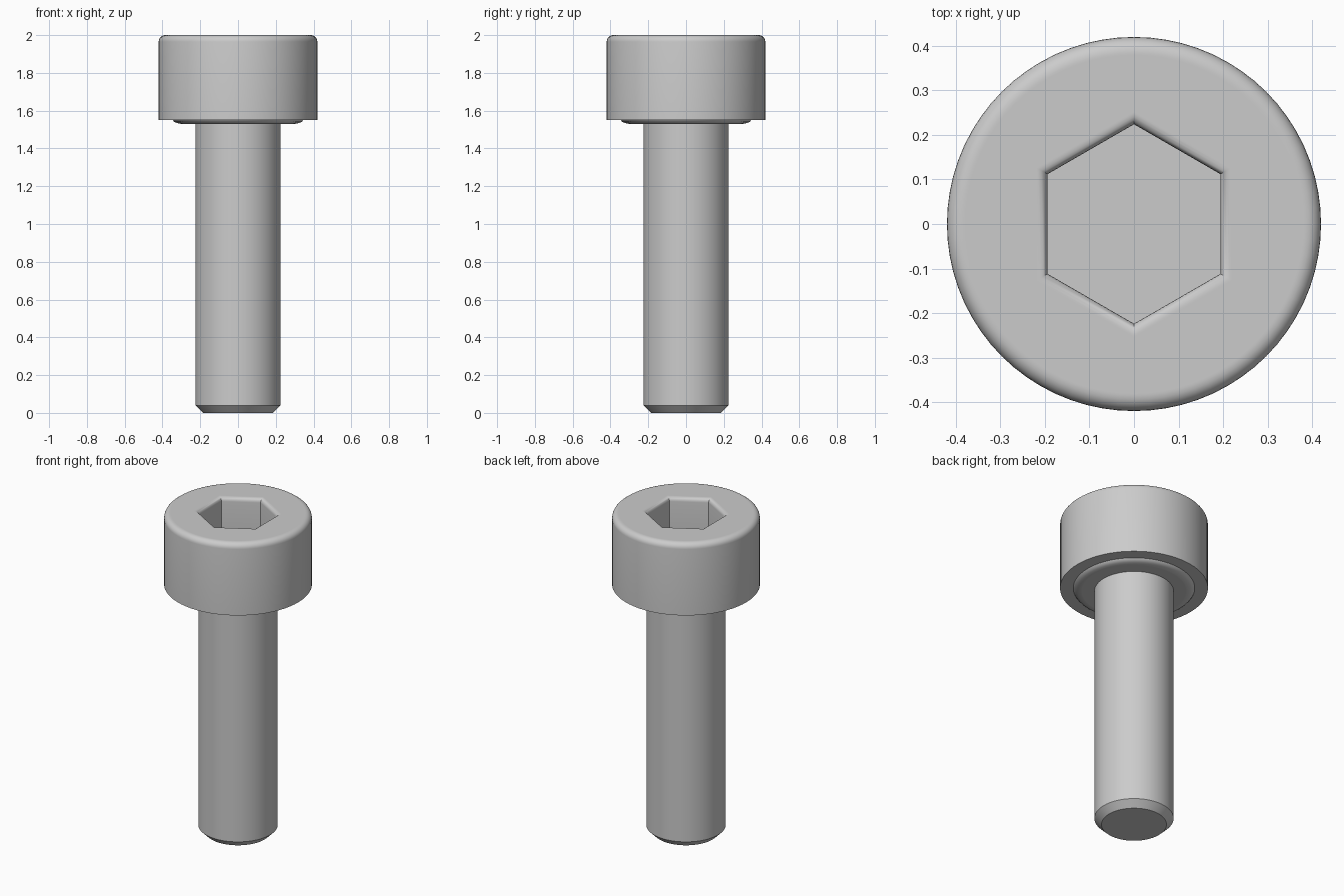
import bpy
import bmesh
from math import sin, cos, pi, radians

cube = bpy.data.objects.get("Cube")
if cube:
    bpy.data.objects.remove(cube, do_unlink=True)

steel = bpy.data.materials.new("light grey steel")
steel.use_nodes = True
colour = (0.6, 0.6, 0.6, 1)
steel.diffuse_color = colour
steel.node_tree.nodes["Principled BSDF"].inputs["Base Color"].default_value = colour

SIDES = 72
TOP = 2.0


def ring(bm, radius, z, sides, turn=0.0):
    """Closed loop of vertices."""
    return [bm.verts.new((radius * cos(turn + 2 * pi * i / sides),
                          radius * sin(turn + 2 * pi * i / sides), z))
            for i in range(sides)]


def loft(bm, profile, sides, turn=0.0):
    """Skin rings given as (radius, z); return the first and last ring."""
    rings = [ring(bm, r, z, sides, turn) for r, z in profile]
    for a, b in zip(rings, rings[1:]):
        for i in range(sides):
            j = (i + 1) % sides
            bm.faces.new((a[i], a[j], b[j], b[i]))
    return rings[0], rings[-1]


def loop_edges(bm, loop):
    return [bm.edges.get((a, b)) for a, b in zip(loop, loop[1:] + loop[:1])]


def finish(bm, name):
    mesh = bpy.data.meshes.new(name)
    bm.to_mesh(mesh)
    bm.free()
    mesh.materials.append(steel)
    obj = bpy.data.objects.new(name, mesh)
    bpy.context.collection.objects.link(obj)
    bpy.ops.object.select_all(action='DESELECT')
    obj.select_set(True)
    bpy.context.view_layer.objects.active = obj
    bpy.ops.object.shade_smooth_by_angle(angle=radians(31))
    return obj


# Shank with a chamfered tip
bm = bmesh.new()
tip, _ = loft(bm, [(0.185, 0), (0.225, 0.04), (0.225, 1.53)], SIDES)
bm.faces.new(tip[::-1])
finish(bm, "shank")

# Head: bearing face, side wall and rounded top edge
bm = bmesh.new()
fillet = 0.035
profile = [(0.225, 1.53), (0.295, 1.53), (0.30, 1.53), (0.322, 1.534),
           (0.338, 1.541), (0.345, 1.55), (0.42, 1.55)]
for i in range(7):
    a = i * pi / 12
    profile.append((0.42 - fillet * (1 - cos(a)), TOP - fillet * (1 - sin(a))))
profile.append((0.38, TOP))
_, outer = loft(bm, profile, SIDES)

# Hexagonal socket with a softened rim
hexagon = 0.224
rim = 0.025
floor = 1.775
socket = [(hexagon + rim + 0.004, TOP)]
for i in range(6):
    a = i * pi / 10
    socket.append((hexagon + rim * (1 - sin(a)), TOP - rim * (1 - cos(a))))
socket.append((hexagon, floor))
inner, bottom = loft(bm, socket, 6, pi / 2)
bm.faces.new(bottom)

# Flat top between the rounded edge and the socket
bmesh.ops.triangle_fill(bm, use_beauty=True, normal=(0, 0, 1),
                        edges=loop_edges(bm, outer) + loop_edges(bm, inner))
bmesh.ops.recalc_face_normals(bm, faces=bm.faces)
# Keep the whole shell facing outwards
bm.faces.ensure_lookup_table()
wall = max(bm.faces, key=lambda f: f.calc_center_median().xy.length)
if wall.normal.dot(wall.calc_center_median()) < 0:
    bmesh.ops.reverse_faces(bm, faces=bm.faces)
finish(bm, "socket_head")
